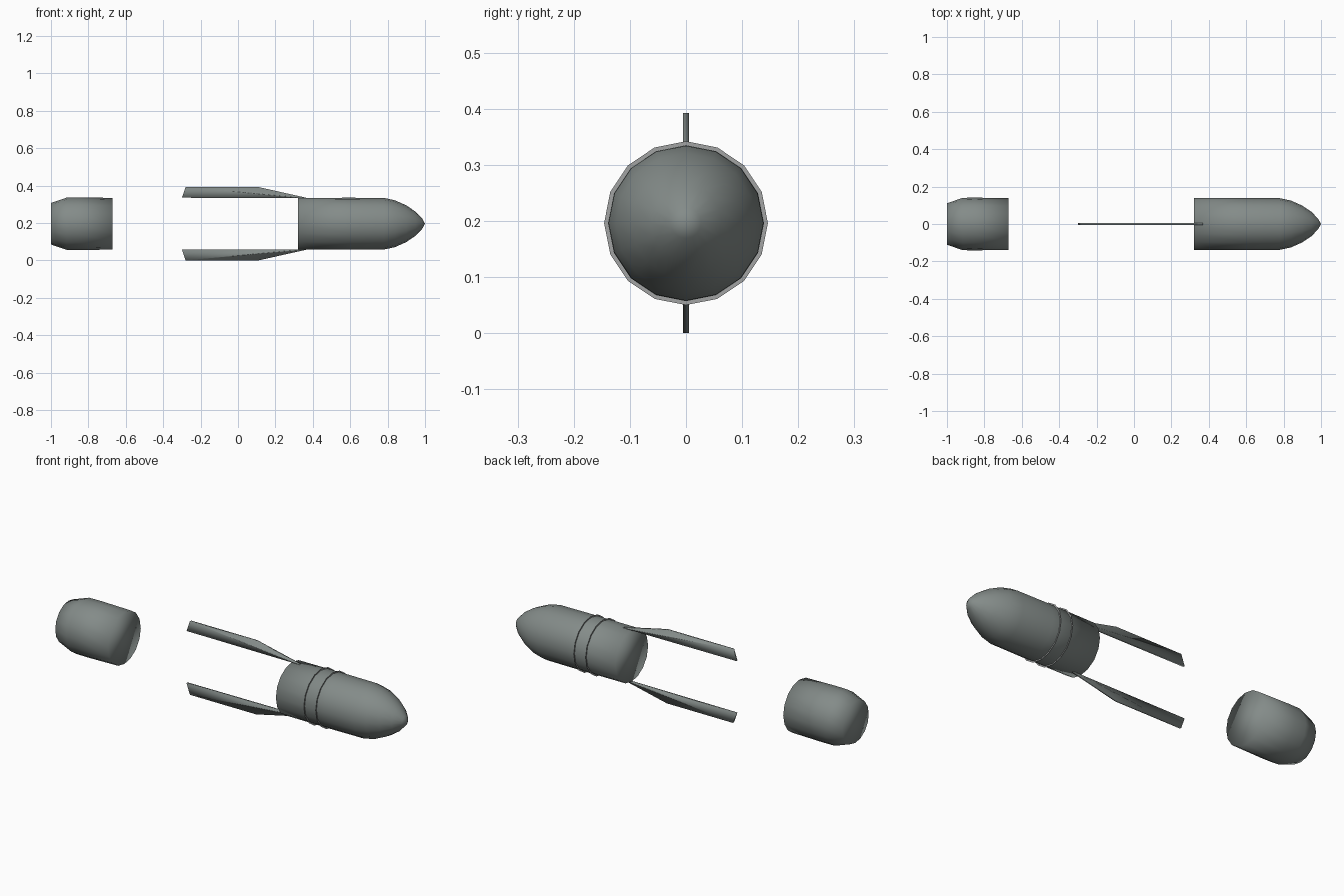
import bpy, bmesh
from math import cos, sin, pi

cube = bpy.data.objects.get("Cube")
if cube:
    bpy.data.objects.remove(cube)

AXIS_Z = 0.196   # height of the long axis
SIDES = 16


def material(name, color):
    mat = bpy.data.materials.new(name)
    mat.use_nodes = True
    mat.diffuse_color = color
    mat.node_tree.nodes["Principled BSDF"].inputs["Base Color"].default_value = color
    return mat


steel = material("grey green steel", (0.23, 0.26, 0.25, 1))
light_steel = material("light grey steel", (0.36, 0.37, 0.37, 1))


def finish(name, bm, mat, smooth=True):
    bmesh.ops.recalc_face_normals(bm, faces=bm.faces)
    mesh = bpy.data.meshes.new(name)
    bm.to_mesh(mesh)
    bm.free()
    mesh.materials.append(mat)
    for face in mesh.polygons:
        face.use_smooth = smooth
    obj = bpy.data.objects.new(name, mesh)
    bpy.context.collection.objects.link(obj)


def lathe(name, profile, mat, capped=True, smooth=True):
    """Turn (x, radius) points about the long axis; radius 0 makes a tip."""
    bm = bmesh.new()
    loops = []
    for x, r in profile:
        count = SIDES if r else 1
        loops.append([bm.verts.new((x, r * cos(2 * pi * i / SIDES),
                                    AXIS_Z + r * sin(2 * pi * i / SIDES)))
                      for i in range(count)])
    for a, b in zip(loops, loops[1:]):
        for i in range(SIDES):
            j = (i + 1) % SIDES
            if len(b) == 1:
                bm.faces.new((a[i], a[j], b[0]))
            else:
                bm.faces.new((a[i], a[j], b[j], b[i]))
    if capped:
        for loop in (loops[0], loops[-1]):
            if len(loop) > 1:
                bm.faces.new(loop)
    finish(name, bm, mat, smooth)


# Main body with rounded, pointed nose
lathe("nose_body", [(0.32, 0.138), (0.6, 0.139), (0.78, 0.138), (0.84, 0.125),
                    (0.9, 0.098), (0.95, 0.064), (0.985, 0.027), (1.0, 0)], steel)

# Separate tail section, narrowed at the rear
lathe("tail_section", [(-1.0, 0.111), (-0.915, 0.14), (-0.85, 0.141),
                       (-0.67, 0.138)], steel)

# Paper-thin bands around the body
for name, x in (("rear_band", 0.49), ("front_band", 0.56)):
    lathe(name, [(x, 0.136), (x, 0.146)], light_steel, capped=False, smooth=False)

# Two long blades, mirrored above and below the axis
blade = [(-0.3, 0.139), (-0.28, 0.196), (0.11, 0.196), (0.36, 0.14),
         (0.39, 0.131), (0.33, 0.137)]
for name, side in (("upper_blade", 1), ("lower_blade", -1)):
    bm = bmesh.new()
    face = bm.faces.new([bm.verts.new((x, -0.005, AXIS_Z + side * h)) for x, h in blade])
    new = bmesh.ops.extrude_face_region(bm, geom=[face])["geom"]
    bmesh.ops.translate(bm, vec=(0, 0.01, 0),
                        verts=[v for v in new if isinstance(v, bmesh.types.BMVert)])
    finish(name, bm, steel)
